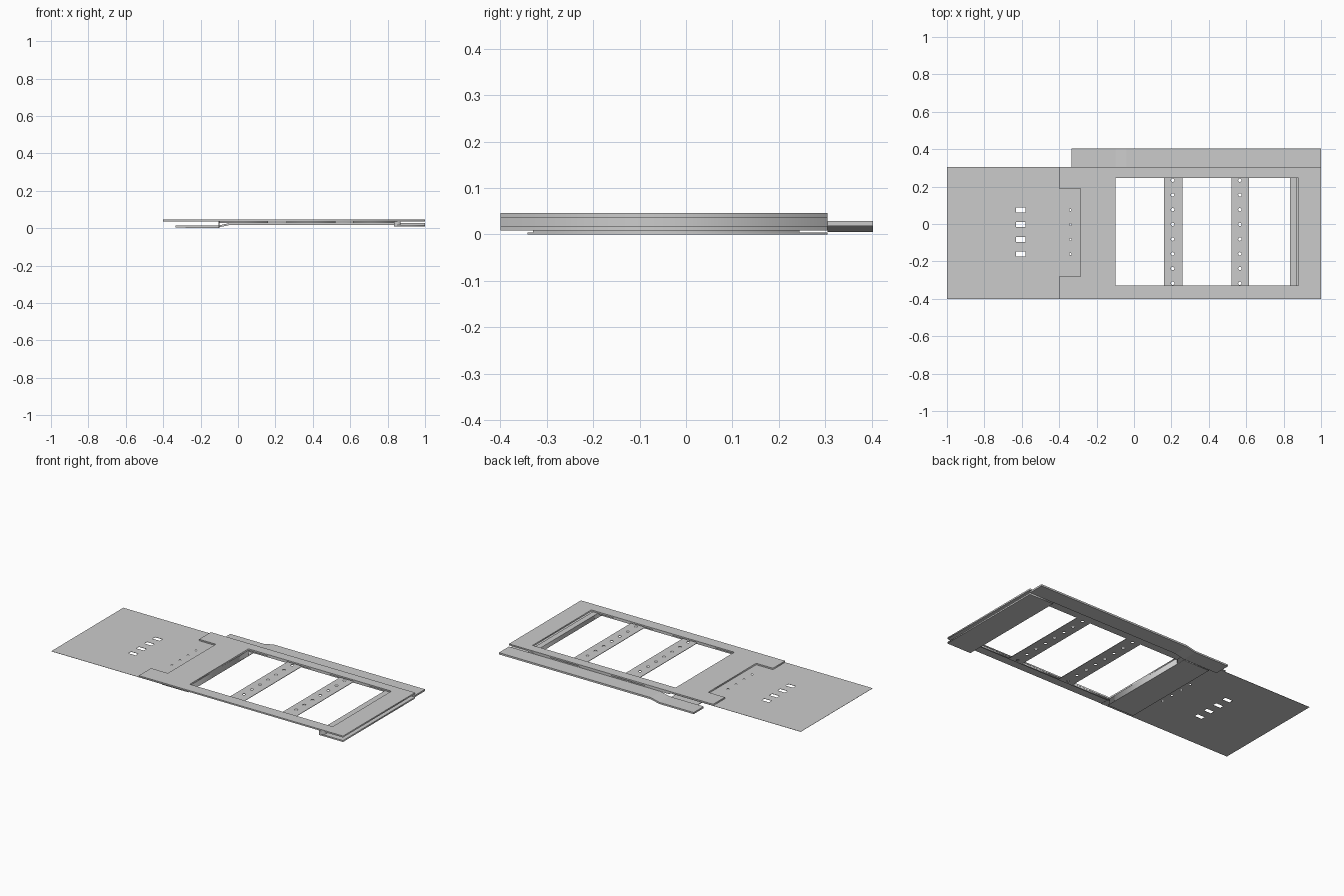
import bpy, math

if "Cube" in bpy.data.objects:
    bpy.data.objects.remove(bpy.data.objects["Cube"])


def rect(x0, x1, y0, y1):
    return [(x0, y0), (x1, y0), (x1, y1), (x0, y1)]


def circle(x, y, r, n=12):
    return [(x + r * math.cos(2 * math.pi * i / n), y + r * math.sin(2 * math.pi * i / n)) for i in range(n)]


def plate(name, outline, z0, z1, holes=()):
    """Flat plate: filled outline with holes, extruded from z0 to z1."""
    curve = bpy.data.curves.new(name, 'CURVE')
    curve.dimensions = '2D'
    curve.fill_mode = 'BOTH'
    curve.extrude = (z1 - z0) / 2
    for loop in [outline, *holes]:
        s = curve.splines.new('POLY')
        s.points.add(len(loop) - 1)
        for p, (x, y) in zip(s.points, loop):
            p.co = (x, y, 0, 1)
        s.use_cyclic_u = True
    tmp = bpy.data.objects.new(name + "_curve", curve)
    bpy.context.collection.objects.link(tmp)
    deps = bpy.context.evaluated_depsgraph_get()
    mesh = bpy.data.meshes.new_from_object(tmp.evaluated_get(deps))
    bpy.data.objects.remove(tmp)
    obj = bpy.data.objects.new(name, mesh)
    obj.location.z = (z0 + z1) / 2
    bpy.context.collection.objects.link(obj)
    return obj


def box(name, x0, x1, y0, y1, z0, z1):
    return plate(name, rect(x0, x1, y0, y1), z0, z1)


def profile_strip(name, profile, y0, y1):
    """Side profile in x and z, swept along y."""
    n = len(profile)
    verts = [(x, y, z) for y in (y0, y1) for x, z in profile]
    faces = [list(range(n)), list(range(2 * n - 1, n - 1, -1))]
    faces += [(i, i + n, (i + 1) % n + n, (i + 1) % n) for i in range(n)]
    mesh = bpy.data.meshes.new(name)
    mesh.from_pydata(verts, [], faces)
    obj = bpy.data.objects.new(name, mesh)
    bpy.context.collection.objects.link(obj)
    return obj


# Top frame with end notch and large window
plate("top_frame",
      [(-0.4, -0.4), (1, -0.4), (1, 0.305), (-0.4, 0.305),
       (-0.4, 0.19), (-0.285, 0.19), (-0.285, -0.28), (-0.4, -0.28)],
      0.037, 0.046, [rect(-0.1, 0.88, -0.33, 0.245)])

# Thin end sheet with slots and small holes
rows = [0.075, -0.003, -0.082, -0.161]
holes = [rect(-0.63, -0.58, y - 0.013, y + 0.013) for y in rows]
holes += [circle(-0.34, y, 0.006) for y in rows]
plate("end_sheet", rect(-1, -0.1, -0.4, 0.305), 0.0355, 0.0368, holes)

# Perforated crossbars
bar_rows = [0.234 - 0.0787 * i for i in range(8)]
for i, (x0, x1, xc) in enumerate([(0.16, 0.26, 0.207), (0.52, 0.615, 0.566)]):
    plate(f"crossbar_{i + 1}", rect(x0, x1, -0.34, 0.305), 0.028, 0.031,
          [circle(xc, y, 0.009) for y in bar_rows])

# Inner rails along both long sides of the window
for side, y0, y1 in (("front", -0.34, -0.331), ("back", 0.246, 0.305)):
    for i, (x0, x1) in enumerate([(-0.1, 0.16), (0.26, 0.52), (0.615, 0.835)]):
        box(f"{side}_rail_{i + 1}", x0, x1, y0, y1, 0.028, 0.037)

# Side strip with a joggle bend
profile_strip("side_strip",
              [(-0.335, 0.005), (-0.1, 0.005), (-0.04, 0.018), (1, 0.018),
               (1, 0.029), (-0.04, 0.029), (-0.1, 0.015), (-0.335, 0.015)], 0.305, 0.403)

# End foot plate and its spacer
box("foot_plate", 0.835, 1, -0.4, 0.305, 0.009, 0.018)
box("foot_spacer", 0.835, 0.87, -0.4, 0.305, 0.018, 0.037)

# Low plate and the wall joining it to the window edge
box("low_plate", -0.28, -0.1, -0.342, 0.305, 0.0, 0.004)
box("window_wall", -0.105, -0.1, -0.33, 0.245, 0.004, 0.0355)
